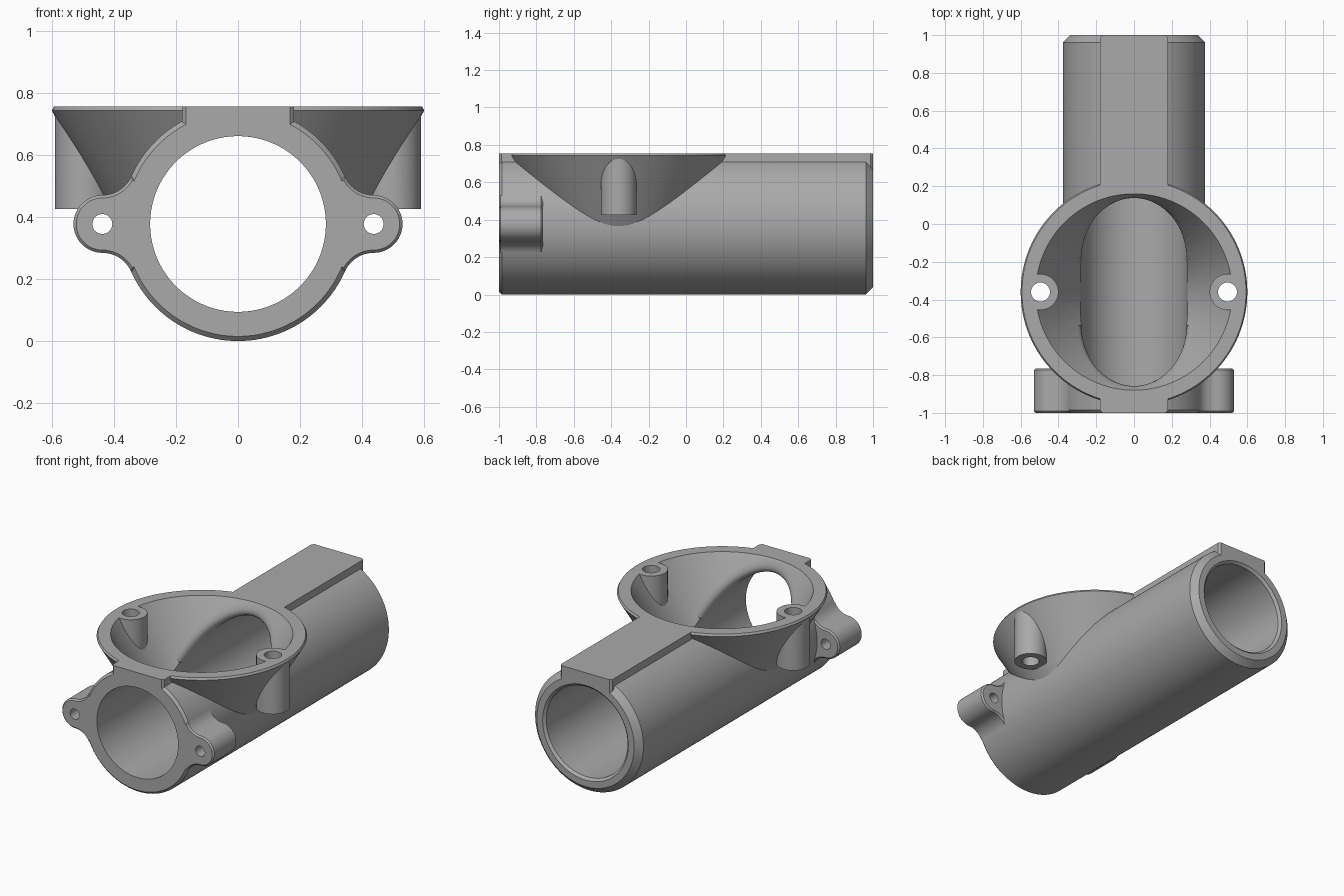
import bpy, bmesh
from math import sin, cos, pi, radians, sqrt, hypot
from mathutils import Matrix, Vector

if "Cube" in bpy.data.objects:
    bpy.data.objects.remove(bpy.data.objects["Cube"])

R, BORE, AXIS_Z = 0.377, 0.283, 0.377      # pipe outer and bore radius, axis height
TOP, BOWL_Y, SLOPE, MOUTH = 0.755, -0.36, 0.593, 0.52   # funnel bowl

metal = bpy.data.materials.new("plain grey")
metal.use_nodes = True
GREY = (0.4, 0.4, 0.4, 1)
metal.diffuse_color = GREY
metal.node_tree.nodes["Principled BSDF"].inputs["Base Color"].default_value = GREY


def make(name, bm):
    bmesh.ops.recalc_face_normals(bm, faces=bm.faces)
    mesh = bpy.data.meshes.new(name)
    bm.to_mesh(mesh)
    bm.free()
    mesh.materials.append(metal)
    ob = bpy.data.objects.new(name, mesh)
    bpy.context.collection.objects.link(ob)
    return ob


def loft(name, rows):
    """Closed solid through equal rings of points, capped at both ends."""
    bm = bmesh.new()
    rings = [[bm.verts.new(p) for p in row] for row in rows]
    n = len(rings[0])
    for a, b in zip(rings, rings[1:]):
        for i in range(n):
            j = (i + 1) % n
            bm.faces.new((a[i], a[j], b[j], b[i]))
    bm.faces.new(rings[0])
    bm.faces.new(rings[-1])
    return make(name, bm)


def lathe(name, profile, place, n=128):
    """Revolve (radius, height) pairs about local z."""
    return loft(name, [[place @ Vector((r * cos(2 * pi * i / n), r * sin(2 * pi * i / n), h))
                        for i in range(n)] for r, h in profile])


def combine(body, other, op):
    mod = body.modifiers.new("join", "BOOLEAN")
    mod.operation, mod.object, mod.solver = op, other, "EXACT"
    bpy.context.view_layer.objects.active = body
    bpy.ops.object.modifier_apply(modifier=mod.name)
    bpy.data.objects.remove(other)


def arc(cx, cz, r, a0, a1, n):
    angles = [radians(a0 + (a1 - a0) * i / n) for i in range(n + 1)]
    return [(cx + r * cos(a), cz + r * sin(a)) for a in angles]


def prism(name, outline, y0, y1, chamfer, vertical=False):
    """Extrude an (x, z) outline along y, chamfering end rims or upright edges."""
    ob = loft(name, [[(x, y, z) for x, z in outline] for y in (y0, y1)])
    bm = bmesh.new()
    bm.from_mesh(ob.data)

    def chosen(e):
        d = e.verts[1].co - e.verts[0].co
        return abs(d.z) > 0.01 and abs(d.y) < 1e-5 if vertical else abs(d.y) < 1e-5
    bmesh.ops.bevel(bm, geom=[e for e in bm.edges if chosen(e)], offset=chamfer,
                    segments=1, affect="EDGES", clamp_overlap=True)
    bm.to_mesh(ob.data)
    bm.free()
    return ob


along_y = Matrix.Translation((0, 0, AXIS_Z)) @ Matrix.Rotation(-pi / 2, 4, "X")
bowl_at = Matrix.Translation((0, BOWL_Y, 0))

# Main pipe with chamfered ends
body = lathe("pipe_junction", [(R - 0.015, -1), (R, -0.985), (R, 0.962), (R - 0.038, 1)], along_y)

# Outer funnel
low = 0.3
combine(body, lathe("funnel", [(0.6 - (0.742 - low) * SLOPE, low), (0.6, 0.742), (0.593, TOP)],
                    bowl_at), "UNION")

# Flat rail along the top
rail = [(-0.18, 0.6), (0.18, 0.6), (0.18, TOP), (-0.18, TOP)]
combine(body, prism("top_rail", rail, -1, 1, 0.013, True), "UNION")

# Mounting ears blended into the pipe
EAR_X, EAR_R, FILLET = 0.437, 0.093, 0.1015
lift = EAR_R + FILLET
upper = arc(EAR_X, lift, FILLET, 204, 270, 12)
lower = [(x, -z) for x, z in reversed(upper)]
ear = [(0.32, 0.14)] + upper + arc(EAR_X, 0, EAR_R, 90, -90, 24)[1:-1] + lower + [(0.32, -0.14)]
for side in (1, -1):
    combine(body, prism("mounting_ear", [(side * x, z + AXIS_Z) for x, z in ear],
                        -1, -0.765, 0.014), "UNION")

# Bore and bowl hollow
combine(body, lathe("bore_cut", [(BORE, -1.1), (BORE, 0.985), (BORE + 0.016, 1.001),
                                 (BORE + 0.016, 1.1)], along_y), "DIFFERENCE")
combine(body, lathe("bowl_cut", [(MOUTH - 0.5 * SLOPE, TOP - 0.5), (MOUTH, TOP),
                                 (MOUTH, TOP + 0.1)], bowl_at), "DIFFERENCE")


# Rounded throat where the bowl opens into the bore
def throat_section(t, side):
    x, h = BORE * sin(t), BORE * cos(t)
    z = AXIS_Z + h
    r = MOUTH - (TOP - z) * SLOPE
    y = sqrt(r * r - x * x)
    d = 0.1 * sqrt(cos(t))
    rise = d * 0.86
    grow = (r + rise * SLOPE) / r
    p = Vector((x, y, z))
    a = Vector((x, y + d, z))
    b = Vector((x * grow, y * grow, z + rise))
    q = Vector((x * 0.8, y - 0.1, AXIS_Z + h * 0.8))
    curve = [a * (1 - s) ** 2 + p * 2 * s * (1 - s) + b * s * s for s in [i / 8 for i in range(9)]]
    return [(v.x, BOWL_Y + side * v.y, v.z) for v in curve + [q]]


for side in (1, -1):
    rows = [throat_section(radians(a), side) for a in range(-80, 81, 4)]
    combine(body, loft("throat_cut", rows), "DIFFERENCE")

# Screw bosses through the funnel wall, and screw holes
for side in (1, -1):
    boss_at = Matrix.Translation((side * 0.495, BOWL_Y, 0))
    combine(body, lathe("boss", [(0.095, 0.425), (0.095, TOP)], boss_at, 64), "UNION")
    combine(body, lathe("boss_hole", [(0.05, 0.3), (0.05, 0.9)], boss_at, 48), "DIFFERENCE")
    ear_at = Matrix.Translation((side * EAR_X, 0, 0)) @ along_y
    combine(body, lathe("ear_hole", [(0.032, -1.1), (0.032, -0.7)], ear_at, 40), "DIFFERENCE")

bpy.ops.object.select_all(action="DESELECT")
body.select_set(True)
bpy.context.view_layer.objects.active = body
bpy.ops.object.shade_smooth_by_angle(angle=radians(25))
